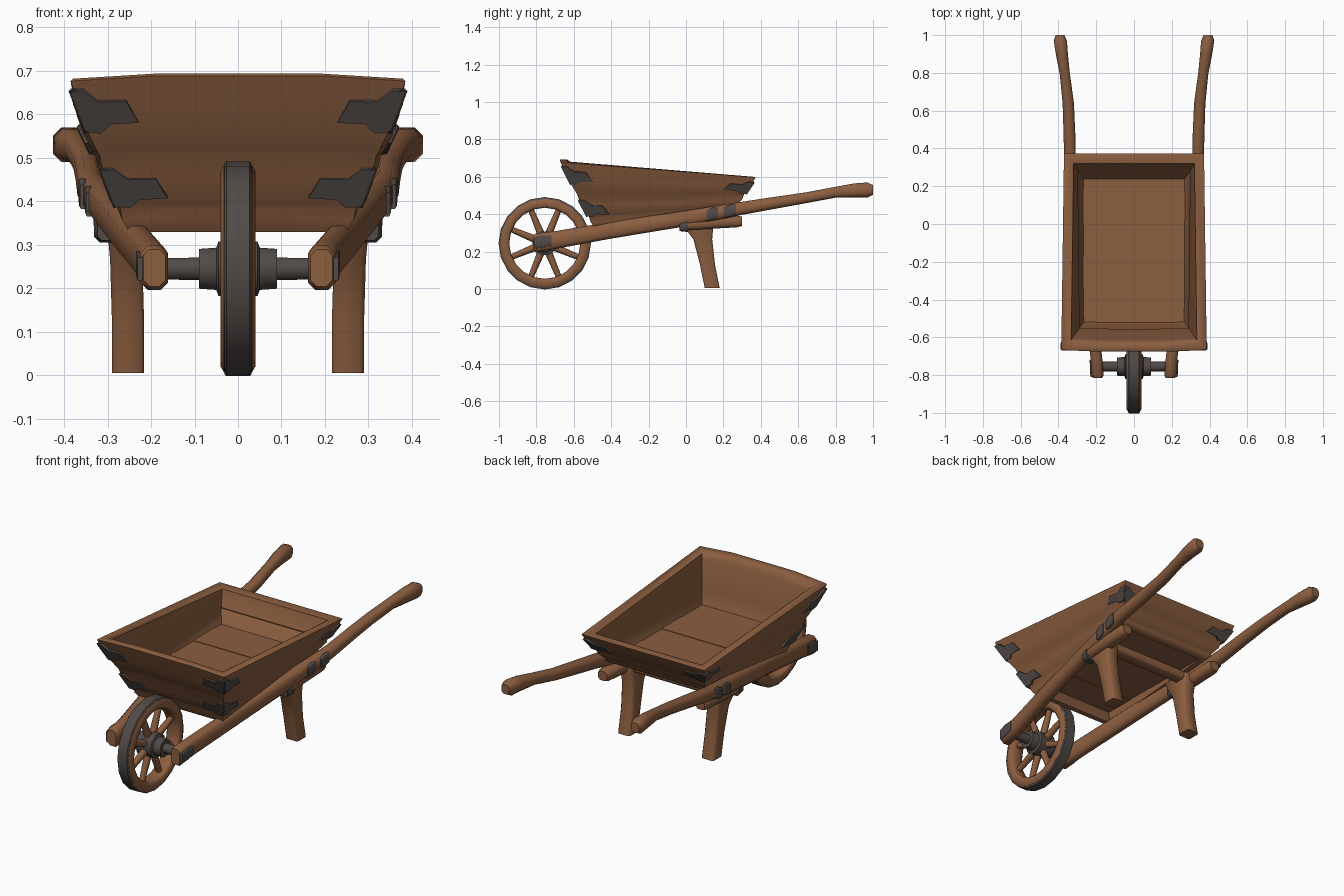
import bpy, bmesh, math
from mathutils import Vector, Matrix

cube = bpy.data.objects.get("Cube")
if cube:
    bpy.data.objects.remove(cube)


def material(name, rgb):
    m = bpy.data.materials.new(name)
    m.use_nodes = True
    m.diffuse_color = (*rgb, 1)
    m.node_tree.nodes["Principled BSDF"].inputs["Base Color"].default_value = (*rgb, 1)
    return m


WOOD = material("brown wood", (0.26, 0.112, 0.051))
IRON = material("dark iron", (0.083, 0.07, 0.064))


def finish(name, bm, mat, mirror=False):
    bmesh.ops.recalc_face_normals(bm, faces=bm.faces)
    mesh = bpy.data.meshes.new(name)
    bm.to_mesh(mesh)
    bm.free()
    mesh.materials.append(mat)
    ob = bpy.data.objects.new(name, mesh)
    bpy.context.collection.objects.link(ob)
    if mirror:
        ob.modifiers.new("mirror", 'MIRROR')
    bpy.ops.object.select_all(action='DESELECT')
    ob.select_set(True)
    bpy.context.view_layer.objects.active = ob
    bpy.ops.object.shade_smooth_by_angle(angle=math.radians(50))
    return ob


def loft(bm, rings, loop=False):
    """Skin closed rings; join the last to the first, or cap both ends."""
    rows = [[bm.verts.new(p) for p in ring] for ring in rings]
    for a, b in list(zip(rows, rows[1:])) + ([(rows[-1], rows[0])] if loop else []):
        for i in range(len(a)):
            j = (i + 1) % len(a)
            bm.faces.new((a[i], a[j], b[j], b[i]))
    if not loop:
        bm.faces.new(rows[0])
        bm.faces.new(rows[-1])


def sweep(name, path, axes, mat=WOOD, cut=0.27, mirror=True):
    """Chamfered bar along path points (x, y, z, width, height); axes span the section."""
    rings = []
    for x, y, z, w, h in path:
        c = min(w, h) * cut
        quarter = [(w / 2, h / 2 - c), (w / 2 - c, h / 2)]
        ring = []
        for sx, sy in ((1, 1), (-1, 1), (-1, -1), (1, -1)):
            for u, v in (quarter if sx * sy > 0 else quarter[::-1]):
                p = Vector((x, y, z))
                p[axes[0]] += sx * u
                p[axes[1]] += sy * v
                ring.append(p)
        rings.append(ring)
    bm = bmesh.new()
    loft(bm, rings)
    return finish(name, bm, mat, mirror)


def lathe(name, profile, mat, sides):
    """Closed (x, radius) profile turned about the wheel axis."""
    rings = []
    for i in range(sides):
        a = math.tau * i / sides
        rings.append([HUB + Vector((x, r * math.cos(a), r * math.sin(a))) for x, r in profile])
    bm = bmesh.new()
    loft(bm, rings, loop=True)
    return finish(name, bm, mat)


# Wheel
HUB = Vector((0, -0.755, 0.245))
lathe("wheel_rim", [(-.03, .19), (.03, .19), (.04, .2), (.04, .225), (.032, .238),
                    (-.032, .238), (-.04, .225), (-.04, .2)], WOOD, 20)
lathe("wheel_tyre", [(-.031, .23), (.031, .23), (.031, .242), (.027, .247),
                     (-.027, .247), (-.031, .242)], IRON, 20)
half = [(.175, .026), (.09, .027), (.09, .048), (.05, .051), (.045, .066)]
lathe("wheel_hub", [(.175, 0)] + half + [(-x, r) for x, r in reversed(half)] + [(-.175, 0)], IRON, 10)

bm = bmesh.new()
for i in range(8):
    turn = Matrix.Rotation(math.tau * (i + 0.5) / 8, 4, 'X') @ Matrix.Translation((0, 0, 0.125))
    bmesh.ops.create_cone(bm, cap_ends=True, segments=8, radius1=0.02, radius2=0.015,
                          depth=0.15, matrix=Matrix.Translation(HUB) @ turn)
finish("wheel_spokes", bm, WOOD)

# Long beams ending in handles
sweep("beam_handle", [
    (.192, -.815, .247, .05, .085), (.193, -.8, .247, .064, .102), (.2, -.7, .262, .062, .095),
    (.245, -.4, .315, .062, .09), (.297, 0, .378, .062, .084), (.338, .3, .432, .062, .07),
    (.342, .48, .462, .062, .064), (.348, .64, .488, .06, .058), (.367, .8, .518, .054, .058),
    (.382, .9, .528, .064, .074), (.39, .97, .53, .07, .08), (.392, 1.0, .53, .046, .052)], (0, 2))

# Legs with bearer blocks and a cross bar
sweep("leg", [(.262, .06, .37, .075, .17), (.262, .07, .325, .075, .15), (.257, .09, .265, .074, .1),
              (.253, .115, .13, .074, .08), (.253, .14, .006, .074, .08)], (0, 1), cut=0.12)
sweep("leg_bearer", [(.29, -.03, .34, .06, .05), (.29, .0, .345, .075, .06),
                     (.295, .27, .362, .075, .064), (.295, .3, .362, .055, .05)], (0, 2))
sweep("cross_bar", [(-.28, .1, .36, .07, .05), (.28, .1, .36, .07, .05)], (1, 2), cut=0.2, mirror=False)

# Tray: sloped hollow plank walls lofted from ring to ring
BOTTOM = [Vector(p) for p in ((-.25, -.49, .33), (.25, -.49, .33), (.285, .25, .42), (-.285, .25, .42))]
TOP = [Vector(p) for p in ((-.385, -.668, .682), (.385, -.668, .682), (.37, .372, .6), (-.37, .372, .6))]


def tray_ring(t, out):
    ring = []
    for b, p in zip(BOTTOM, TOP):
        v = b.lerp(p, t)
        ring.append(v + Vector((math.copysign(out, v.x) if out > 0 else -math.copysign(out, v.x),
                                out if v.y > 0 else -out, 0)))
    # The front board bows up and outwards slightly
    bow = Vector((0, -.008, .012)) * t
    ring[1:1] = [ring[0].lerp(ring[1], f) + bow for f in (.25, .75)]
    return ring


def inset_ring(t, inset):
    ring = tray_ring(t, 0)
    for v in ring:
        # Bowed points keep their place along the front edge
        v.x -= math.copysign(inset, v.x)
        v.y -= math.copysign(inset, v.y)
    return ring


outer = [(0, 0), (.08, .006), (.15, 0), (.17, .002), (.33, .01), (.5, .001),
         (.52, .003), (.72, .01), (.92, .003), (.95, .003), (.985, .002)]
inner = [(1, .006), (1, .038), (.97, .048), (.9, .042), (.52, .032), (.49, .026), (.25, .03), (0, .028)]
bm = bmesh.new()
loft(bm, [tray_ring(t, o) for t, o in outer] + [inset_ring(t, i) for t, i in inner], loop=True)
finish("tray_walls", bm, WOOD)

# Floor planks set into the walls
bm = bmesh.new()
edges = [-.53, -.34, -.17, .0, .18, .25]
for i, (y0, y1) in enumerate(zip(edges, edges[1:])):
    place = (Matrix.Translation((0, (y0 + y1) / 2, .436 + .003 * (i % 2)))
             @ Matrix.Diagonal((.55, y1 - y0, .02, 1)))
    bmesh.ops.create_cube(bm, size=1, matrix=place)
finish("floor_planks", bm, WOOD)

# Iron corner brackets: a hooked plate on each wall beside a corner
HOOK = [(-.01, .14), (.02, .15), (.045, .075), (.11, .08), (.12, -.06), (.055, -.07), (.025, -.13), (-.01, -.12)]


def bracket(name, corner, level, scale):
    bm = bmesh.new()
    for other in ((corner + 1) % 4, (corner - 1) % 4):
        slope = TOP[corner] - BOTTOM[corner]
        along = (TOP[other] - TOP[corner]).normalized()
        out = along.cross(slope).normalized()
        if out.dot(TOP[corner] - Vector((0, -.15, .6))) < 0:
            out = -out
        loft(bm, [[BOTTOM[corner] + slope * (level + dt * scale) + along * d + out * lift for d, dt in HOOK]
                  for lift in (-.004, .014)])
    finish(name, bm, IRON, mirror=True)


bracket("front_upper_bracket", 1, .79, 1)
bracket("front_lower_bracket", 1, .29, .9)
bracket("back_bracket", 2, .68, 1.25)

# Iron straps on the beams and bearers
for name, x, y, z, size in (("beam_front_plate", .197, -.765, .254, .09),
                            ("beam_mid_strap", .315, .14, .403, .06), ("beam_back_strap", .329, .235, .42, .065)):
    sweep(name, [(x + .026, y - size / 2, z - .01, .016, .055), (x + .028, y, z, .016, .065),
                 (x + .03, y + size / 2, z + .006, .016, .052)], (0, 2), IRON, 0.15)
sweep("bearer_strap", [(.29, -.034, .335, .066, .05), (.29, .012, .338, .082, .066)], (0, 2), IRON, 0.2)
